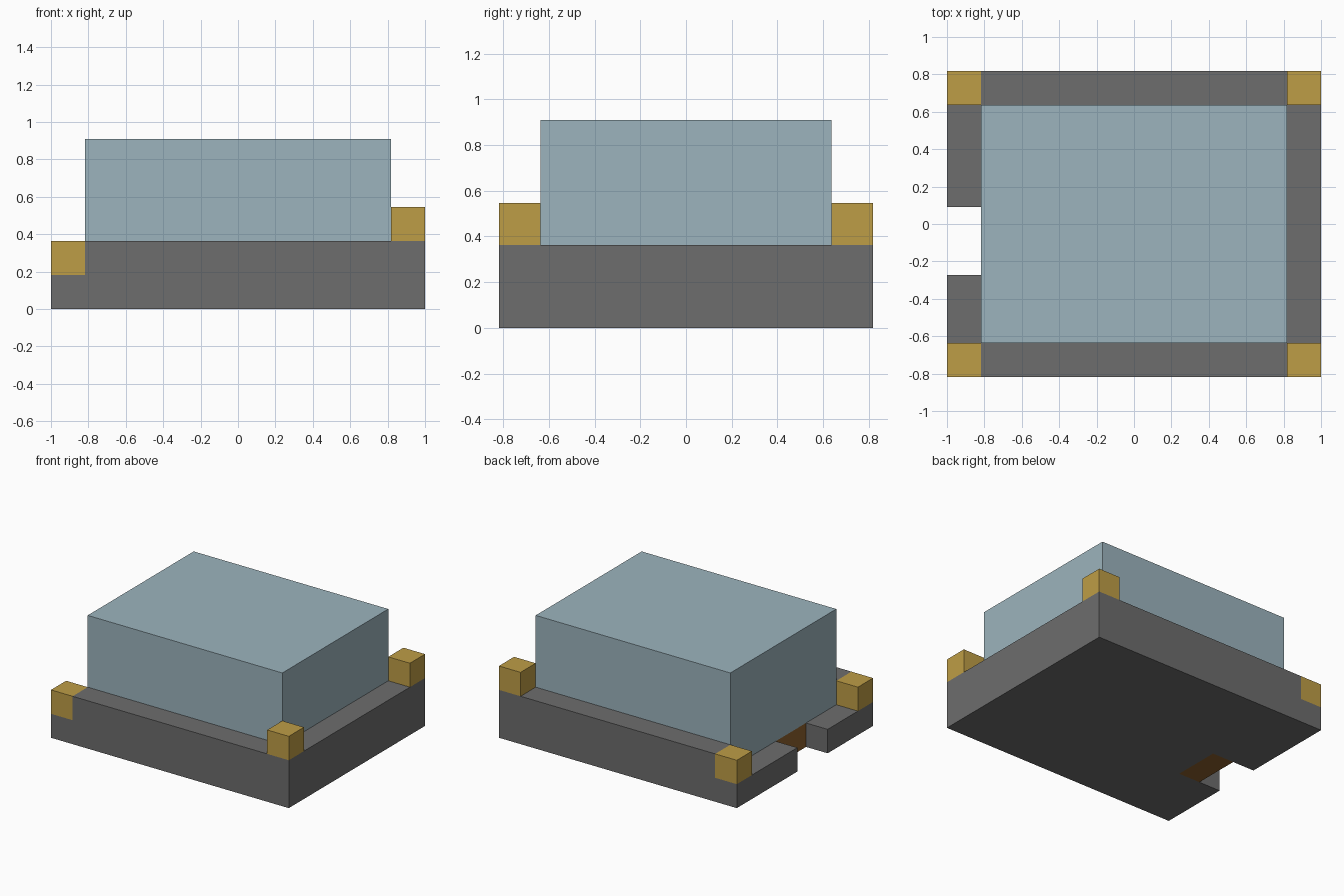
import bpy
import bmesh

cube = bpy.data.objects.get("Cube")
if cube:
    bpy.data.objects.remove(cube, do_unlink=True)

# The model sits on a block grid, 11 wide, 9 deep and 5 high
WIDE, DEEP, HIGH = 11, 9, 5
UNIT = 2 / WIDE


def material(name, rgb):
    mat = bpy.data.materials.new(name)
    mat.use_nodes = True
    mat.diffuse_color = (*rgb, 1)
    mat.node_tree.nodes["Principled BSDF"].inputs["Base Color"].default_value = (*rgb, 1)
    return mat


def prism(name, outline, low, high, mat):
    """Raise a plan outline, given in grid blocks, from low to high."""
    bm = bmesh.new()
    verts = [bm.verts.new(((x - WIDE / 2) * UNIT, (y - DEEP / 2) * UNIT, low * UNIT))
             for x, y in outline]
    face = bm.faces.new(verts)
    raised = bmesh.ops.extrude_face_region(bm, geom=[face], use_keep_orig=True)
    top = [v for v in raised["geom"] if isinstance(v, bmesh.types.BMVert)]
    bmesh.ops.translate(bm, verts=top, vec=(0, 0, (high - low) * UNIT))
    bmesh.ops.recalc_face_normals(bm, faces=bm.faces)
    mesh = bpy.data.meshes.new(name)
    bm.to_mesh(mesh)
    bm.free()
    mesh.materials.append(mat)
    obj = bpy.data.objects.new(name, mesh)
    bpy.context.collection.objects.link(obj)
    return obj


def box(name, x0, x1, y0, y1, low, high, mat):
    return prism(name, [(x0, y0), (x1, y0), (x1, y1), (x0, y1)], low, high, mat)


stone = material("dark grey", (0.153, 0.153, 0.153))
gold = material("gold", (0.515, 0.337, 0.061))
pale_blue = material("pale blue", (0.332, 0.456, 0.509))
brown = material("brown", (0.27, 0.12, 0.027))

# Base slab with the entrance notch cut into its right side
prism("base_slab", [(0, 0), (WIDE, 0), (WIDE, DEEP), (0, DEEP),
                    (0, 5), (2, 5), (2, 3), (0, 3)], 0, 1, stone)

# Threshold block at the inner end of the notch
box("entrance_block", 1, 2, 3, 5, 0, 1, brown)

# Raised rim around three sides, open towards the entrance
prism("raised_rim", [(1, 0), (WIDE, 0), (WIDE, DEEP), (1, DEEP),
                     (1, 8), (10, 8), (10, 1), (1, 1)], 1, 2, stone)

# Main block
box("main_block", 1, 10, 1, 8, 1, HIGH, pale_blue)

# Corner blocks, lower on the entrance side
for side, x, z in (("right", 0, 1), ("left", WIDE - 1, 2)):
    for end, y in (("front", 0), ("back", DEEP - 1)):
        box(f"{end}_{side}_corner_block", x, x + 1, y, y + 1, z, z + 1, gold)
